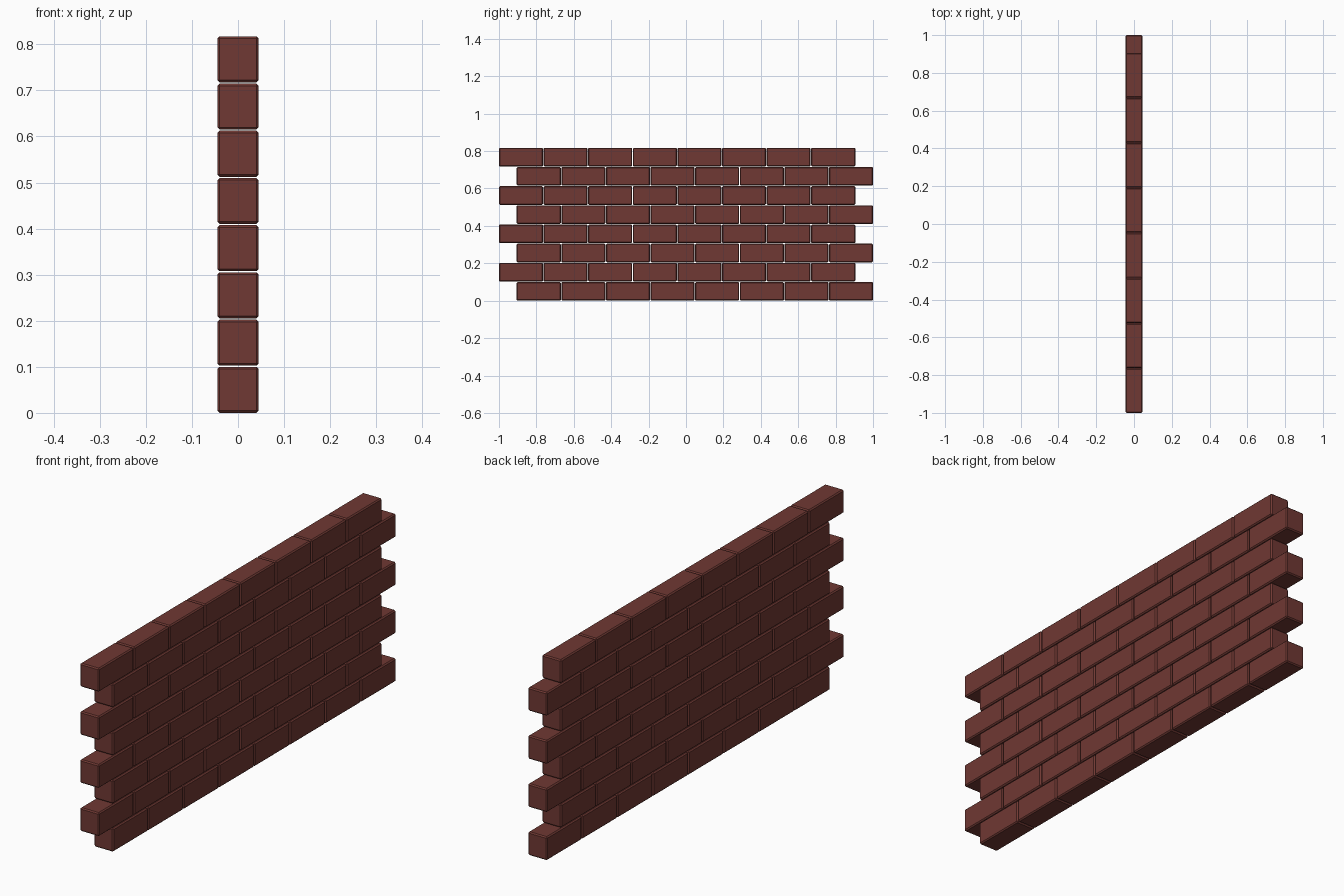
import bpy, bmesh
from mathutils import Matrix, Vector

if "Cube" in bpy.data.objects:
    bpy.data.objects.remove(bpy.data.objects["Cube"])

ROWS, COLS = 8, 8
W, L, H = 0.09, 0.2355, 0.1          # brick size in x, y, z
PITCH_Y, PITCH_Z = 0.2385, 0.1025    # spacing including open joints
ROW_LEN = (COLS - 1) * PITCH_Y + L

mat = bpy.data.materials.new("brick_red")
mat.diffuse_color = (0.162, 0.040, 0.033, 1)
mat.use_nodes = True
mat.node_tree.nodes["Principled BSDF"].inputs["Base Color"].default_value = mat.diffuse_color

# One chamfered brick, shared by every brick in the wall
mesh = bpy.data.meshes.new("brick")
bm = bmesh.new()
bmesh.ops.create_cube(bm, size=1, matrix=Matrix.Diagonal((W, L, H, 1)))
bmesh.ops.bevel(bm, geom=bm.edges[:], offset=0.005, segments=1, affect='EDGES')
bm.to_mesh(mesh)
bm.free()
mesh.materials.append(mat)

# Running bond: alternate rows touch the +y and -y ends
for r in range(ROWS):
    start = 1 - ROW_LEN if r % 2 == 0 else -1
    for c in range(COLS):
        brick = bpy.data.objects.new(f"brick_row{r + 1}_{c + 1}", mesh)
        brick.location = Vector((0, start + L / 2 + c * PITCH_Y, H / 2 + r * PITCH_Z))
        bpy.context.collection.objects.link(brick)
